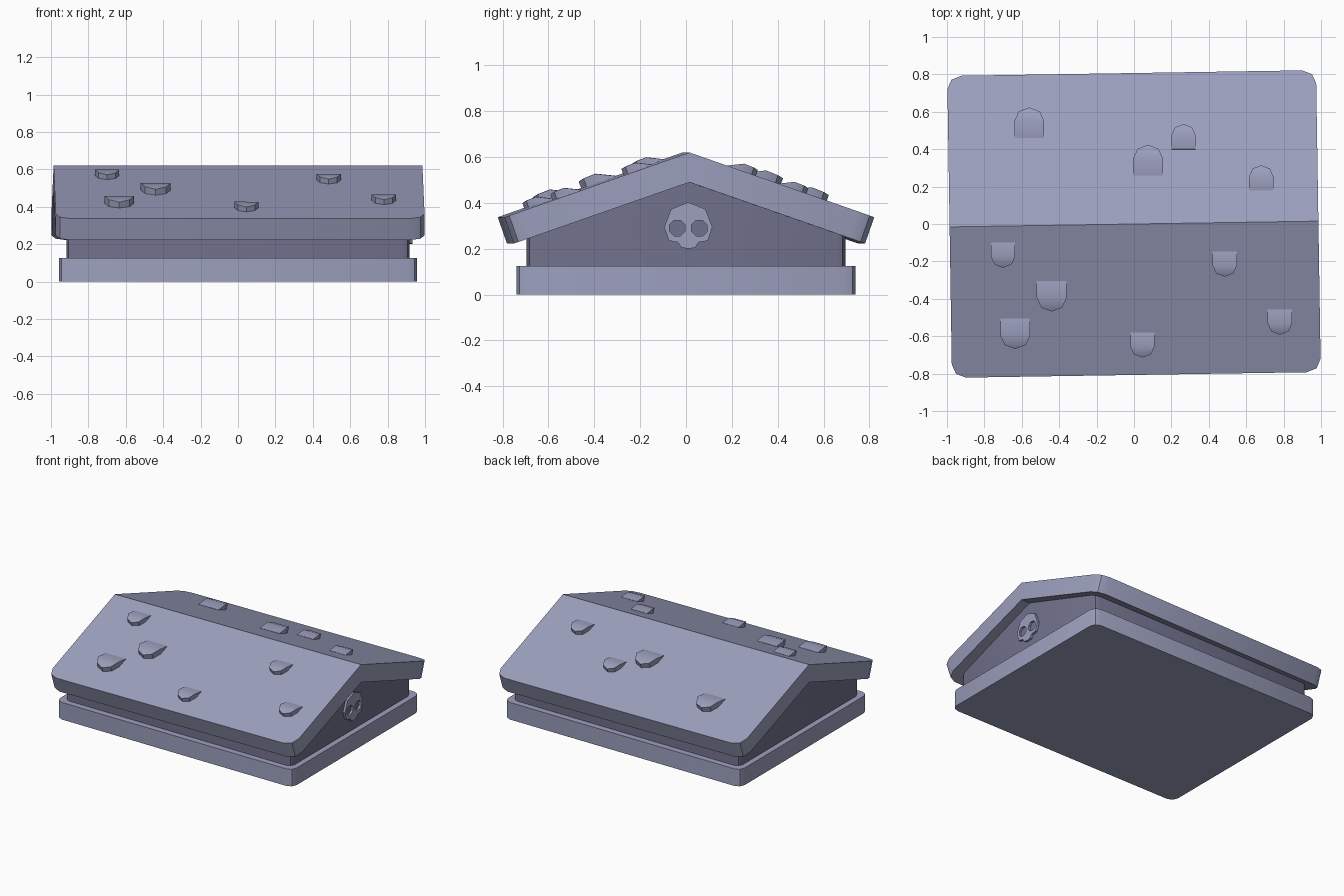
import bpy, bmesh, math
from mathutils import Matrix, Vector

if "Cube" in bpy.data.objects:
    bpy.data.objects.remove(bpy.data.objects["Cube"])


def make_material(name, color):
    m = bpy.data.materials.new(name)
    m.diffuse_color = (*color, 1)
    m.use_nodes = True
    m.node_tree.nodes["Principled BSDF"].inputs["Base Color"].default_value = m.diffuse_color
    return m


STONE = make_material("pale blue stone", (0.33, 0.35, 0.51))
DARK = make_material("dark blue stone", (0.165, 0.165, 0.265))

SLOPE = 0.35          # roof fall per unit of y
RIDGE = 0.62          # ridge height
TWIST = 0.0157        # the roof sits slightly askew


def finish(bm, name, mat):
    bmesh.ops.recalc_face_normals(bm, faces=bm.faces)
    me = bpy.data.meshes.new(name)
    bm.to_mesh(me)
    bm.free()
    ob = bpy.data.objects.new(name, me)
    bpy.context.collection.objects.link(ob)
    me.materials.append(mat)
    bpy.ops.object.select_all(action='DESELECT')
    ob.select_set(True)
    bpy.context.view_layer.objects.active = ob
    bpy.ops.object.shade_smooth_by_angle(angle=math.radians(35))
    return ob


def extruded_profile(profile, half_length):
    """Closed (y, z) profile swept along x."""
    bm = bmesh.new()
    ends = [[bm.verts.new((x, y, z)) for y, z in profile]
            for x in (-half_length, half_length)]
    bm.faces.new(ends[0])
    bm.faces.new(ends[1])
    n = len(profile)
    for i in range(n):
        j = (i + 1) % n
        bm.faces.new((ends[0][i], ends[0][j], ends[1][j], ends[1][i]))
    return bm


def round_corners(bm, min_y, offset):
    """Bevel the outer corner edges (those lying in an end plane, away from the middle)."""
    edges = []
    for e in bm.edges:
        a, b = (v.co for v in e.verts)
        same_end = abs(a.x - b.x) < 1e-5
        if same_end and min(abs(a.y), abs(b.y)) > min_y and a.y * b.y > 0:
            edges.append(e)
    bmesh.ops.bevel(bm, geom=edges, offset=offset, offset_type='OFFSET',
                    segments=2, profile=0.5, affect='EDGES')


# Base plinth
bm = extruded_profile([(-0.74, 0), (0.74, 0), (0.74, 0.125), (-0.74, 0.125)], 0.958)
round_corners(bm, 0.5, 0.05)
finish(bm, "base_plinth", STONE)

# Gabled wall body, its top buried in the roof slab
bm = extruded_profile([(-0.695, 0.11), (0.695, 0.11), (0.695, 0.30),
                       (0, 0.54), (-0.695, 0.30)], 0.917)
round_corners(bm, 0.5, 0.04)
finish(bm, "gable_wall", DARK)

# Folded roof slab with rounded eave corners
W = 0.807
eave = RIDGE - SLOPE * W
bm = extruded_profile([(0, RIDGE), (W, eave), (W - 0.04, eave - 0.115),
                       (0, 0.49), (-W + 0.04, eave - 0.115), (-W, eave)], 0.986)
round_corners(bm, 0.5, 0.075)
bmesh.ops.rotate(bm, verts=bm.verts, cent=(0, 0, 0), matrix=Matrix.Rotation(TWIST, 3, 'Z'))
finish(bm, "roof_slab", STONE)


def roof_tile(name, x, y_top, length, width, height):
    """Round-ended loose tile: flush at its upper edge, lifted at the lower end."""
    side = 1 if y_top > 0 else -1
    normal = Vector((0, SLOPE * side, 1)).normalized()
    # (fraction down the slope, half-width fraction, lift fraction)
    rows = [(0, 1, 0.05), (0.55, 1, 1), (0.87, 0.7, 0.95), (1, 0.0, 0.82)]
    bm = bmesh.new()
    top, low = [], []
    for t, w, lift in rows:
        y = y_top + side * length * t
        pair_t, pair_l = [], []
        for s in ((-1, 1) if w else (0,)):
            px = x + s * w * width / 2
            roof_z = RIDGE - SLOPE * abs(y - TWIST * px)
            p = Vector((px, y, roof_z + lift * height))
            pair_t.append(bm.verts.new(p))
            pair_l.append(bm.verts.new(p - normal * (lift * height + 0.01)))
        top.append(pair_t)
        low.append(pair_l)
    for layer in (top, low):
        for a, b in zip(layer, layer[1:]):
            bm.faces.new(a + b[::-1])
    loop_t = [r[0] for r in top] + [r[1] for r in top[-2::-1]]
    loop_l = [r[0] for r in low] + [r[1] for r in low[-2::-1]]
    for i in range(len(loop_t)):
        j = (i + 1) % len(loop_t)
        bm.faces.new((loop_t[i], loop_t[j], loop_l[j], loop_l[i]))
    finish(bm, name, STONE)


# Loose roof tiles: x, upper edge y
big = [(-0.56, 0.46), (0.075, 0.26), (-0.44, -0.305), (-0.635, -0.505)]
small = [(0.265, 0.40), (0.68, 0.18), (-0.70, -0.10), (0.045, -0.58),
         (0.485, -0.148), (0.78, -0.458)]
for i, (x, y) in enumerate(big):
    roof_tile(f"large_roof_tile_{i + 1}", x, y, 0.163, 0.16, 0.043)
for i, (x, y) in enumerate(small):
    roof_tile(f"small_roof_tile_{i + 1}", x, y, 0.134, 0.13, 0.036)

# Skull emblem on the right gable: outline with two eye holes
half = [(0.075, 0.373), (0.105, 0.295), (0.085, 0.235), (0.045, 0.228), (0.03, 0.205)]
outline = [(0, 0.403)] + half + [(0, 0.20)] + [(-u, v) for u, v in half[::-1]]
eyes = [[(cx + 0.037 * math.cos(a), 0.29 + 0.037 * math.sin(a))
         for a in (math.tau * (k + 0.5) / 8 for k in range(8))] for cx in (-0.048, 0.048)]
curve = bpy.data.curves.new("skull_emblem", 'CURVE')
curve.dimensions = '2D'
curve.fill_mode = 'BOTH'
curve.extrude = 0.016
for pts in [outline] + eyes:
    sp = curve.splines.new('POLY')
    sp.points.add(len(pts) - 1)
    for p, (u, v) in zip(sp.points, pts):
        p.co = (u, v, 0, 1)
    sp.use_cyclic_u = True
emblem = bpy.data.objects.new("skull_emblem", curve)
bpy.context.collection.objects.link(emblem)
curve.materials.append(STONE)
emblem.rotation_euler = (math.pi / 2, 0, math.pi / 2)
emblem.location = (0.917, 0.01, 0)
bpy.ops.object.select_all(action='DESELECT')
emblem.select_set(True)
bpy.context.view_layer.objects.active = emblem
bpy.ops.object.convert(target='MESH')
bpy.ops.object.shade_flat()
